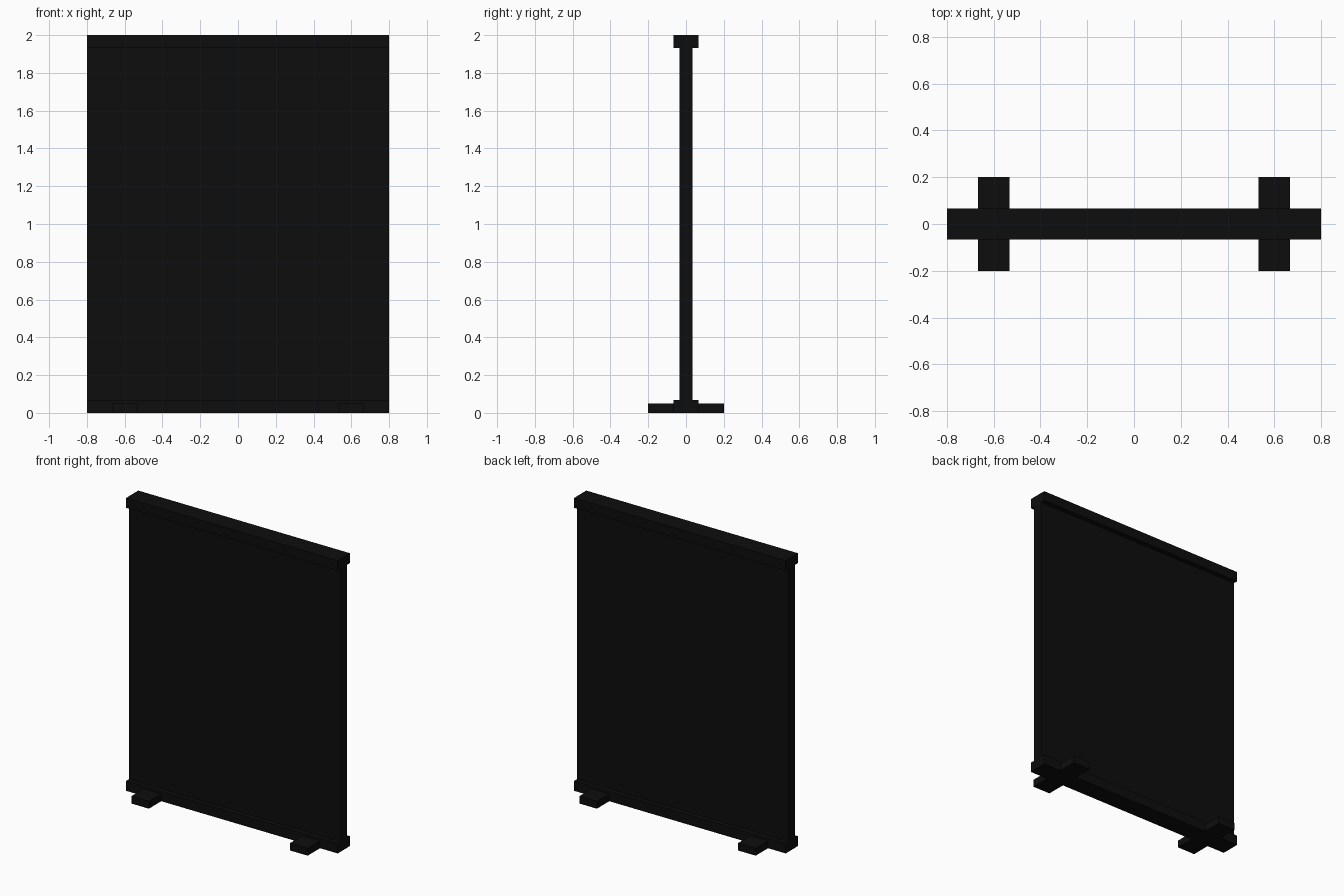
import bpy

# Remove the default cube
cube = bpy.data.objects.get("Cube")
if cube:
    bpy.data.objects.remove(cube, do_unlink=True)

# Near-black finish
black = bpy.data.materials.new("matte_black")
black.use_nodes = True
colour = (0.004, 0.004, 0.004, 1)
black.diffuse_color = colour
black.node_tree.nodes["Principled BSDF"].inputs["Base Color"].default_value = colour


def box(name, x, width, depth, bottom, top):
    """Box centred on y = 0, spanning bottom to top."""
    bpy.ops.mesh.primitive_cube_add(size=1, location=(x, 0, (bottom + top) / 2))
    part = bpy.context.object
    part.name = name
    part.scale = (width, depth, top - bottom)
    bpy.ops.object.transform_apply(location=False, rotation=False, scale=True)
    part.data.materials.append(black)
    return part


WIDTH = 1.6
RAIL = 0.133       # rail depth and foot width
RAIL_HEIGHT = 0.067

# Screen panel between two rails
box("panel", 0, WIDTH, 0.067, RAIL_HEIGHT, 2 - RAIL_HEIGHT)
box("bottom_rail", 0, WIDTH, RAIL, 0, RAIL_HEIGHT)
box("top_rail", 0, WIDTH, RAIL, 2 - RAIL_HEIGHT, 2)

# Feet crossing under the bottom rail
for side, x in (("left", 0.6), ("right", -0.6)):
    box(side + "_foot", x, RAIL, 0.4, 0, 0.05)
